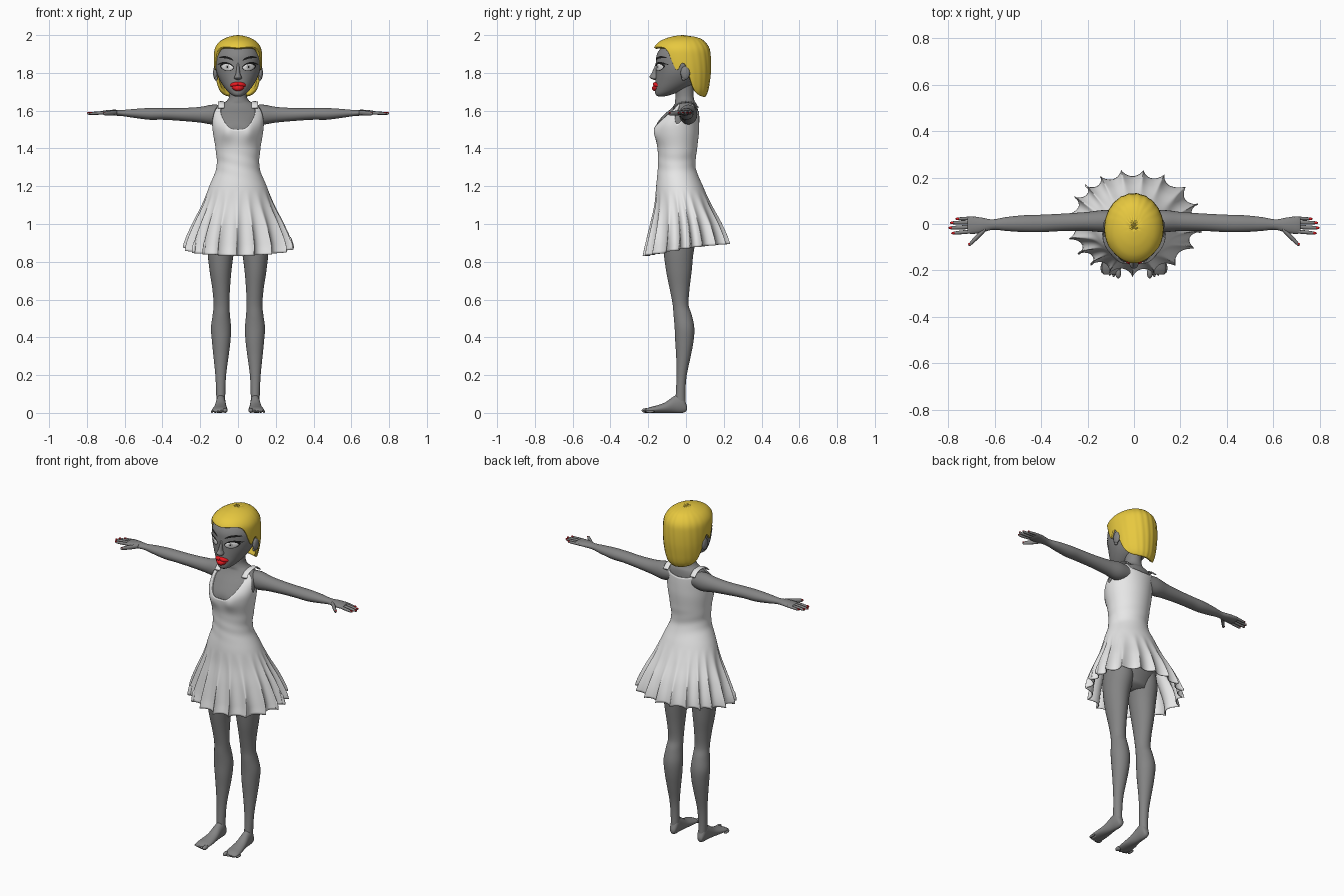
import bpy
import bmesh
from math import sin, cos, pi, sqrt, exp, radians, degrees, atan2

cube = bpy.data.objects.get("Cube")
if cube:
    bpy.data.objects.remove(cube, do_unlink=True)


def material(name, *rgb):
    mat = bpy.data.materials.new(name)
    mat.use_nodes = True
    mat.diffuse_color = (*rgb, 1)
    mat.node_tree.nodes["Principled BSDF"].inputs["Base Color"].default_value = (*rgb, 1)
    return mat


SKIN = material("grey skin", .23, .23, .23)
CLOTH = material("white cloth", .8, .8, .8)
HAIR = material("yellow hair", .8, .58, .05)
RED = material("red lips and nails", .8, .01, .015)
BLACK = material("black lashes", .01, .01, .01)
WHITE = material("white eyes", .9, .9, .9)
IRIS = material("pale iris", .5, .5, .5)


def make(name, mat, verts, faces, recalc=False, solid=0):
    mesh = bpy.data.meshes.new(name)
    mesh.from_pydata(verts, [], faces)
    if recalc:
        bm = bmesh.new()
        bm.from_mesh(mesh)
        bmesh.ops.recalc_face_normals(bm, faces=bm.faces)
        bm.to_mesh(mesh)
        bm.free()
    for poly in mesh.polygons:
        poly.use_smooth = True
    mesh.materials.append(mat)
    obj = bpy.data.objects.new(name, mesh)
    bpy.context.collection.objects.link(obj)
    if solid:
        mod = obj.modifiers.new("thickness", "SOLIDIFY")
        mod.thickness = solid
        mod.offset = -1
    return obj


def sample(keys, t):
    """Smooth curve through rows of (t, values...)."""
    t = min(max(t, keys[0][0]), keys[-1][0])
    i = max(j for j in range(len(keys) - 1) if keys[j][0] <= t)
    a, b = keys[i], keys[i + 1]
    before, after = keys[max(i - 1, 0)], keys[min(i + 2, len(keys) - 1)]
    h = b[0] - a[0]
    u = (t - a[0]) / h
    out = []
    for c in range(1, len(a)):
        m0 = (b[c] - before[c]) / (b[0] - before[0]) * h
        m1 = (after[c] - a[c]) / (after[0] - a[0]) * h
        d = b[c] - a[c]
        out.append(a[c] + u * (m0 + u * (3 * d - 2 * m0 - m1 + u * (m0 + m1 - 2 * d))))
    return out


def grid_faces(rows, n):
    return [(r * n + i, r * n + (i + 1) % n, (r + 1) * n + (i + 1) % n, (r + 1) * n + i)
            for r in range(rows - 1) for i in range(n)]


def loft(name, mat, keys, axis="z", side=1, n=24, sub=5, warp=None):
    """Closed tube; each key is (position, low a, high a, low b, high b)."""
    keys = sorted(keys)
    stops = [p[0] + (q[0] - p[0]) * k / sub for p, q in zip(keys, keys[1:]) for k in range(sub)]
    stops.append(keys[-1][0])
    verts = []
    for t in stops:
        a0, a1, b0, b1 = sample(keys, t)
        for i in range(n):
            w = 2 * pi * i / n
            a = (a0 + a1) / 2 + (a1 - a0) / 2 * cos(w)
            b = (b0 + b1) / 2 + (b1 - b0) / 2 * sin(w)
            x, y, z = {"z": (a, b, t), "x": (t, a, b), "y": (a, t, b)}[axis]
            if warp:
                y += warp(x, z, w)
            verts.append((side * x, y, z))
    last = len(verts) - n
    faces = grid_faces(len(stops), n) + [tuple(range(n)), tuple(range(last, last + n))]
    return make(name, mat, verts, faces, recalc=True)


def sym(rows):
    return [(z, -r, r, y0, y1) for z, r, y0, y1 in rows]


def drape(name, mat, keys, low, high, n, rows, solid, shape):
    """Open shell between two rims whose heights vary with the angle from the front."""
    verts = []
    for r in range(rows):
        for i in range(n):
            w = 2 * pi * i / n
            from_front = degrees(abs(atan2(cos(w), -sin(w))))
            z0, z1 = sample(low, from_front)[0], sample(high, from_front)[0]
            z = z0 + (z1 - z0) * r / (rows - 1)
            x0, x1, y0, y1 = sample(keys, z)
            scale, turn, push = shape((x1 - x0) / 2 * cos(w), z, w)
            verts.append(((x1 - x0) / 2 * scale * cos(w + turn),
                          (y0 + y1) / 2 + (y1 - y0) / 2 * scale * sin(w + turn) + push, z))
    return make(name, mat, verts, grid_faces(rows, n), solid=solid)


def blob(name, mat, centre, size, side=1):
    x, y, z = centre
    a, b, h = size
    keys = [(z - h * cos(pi * k / 10), *(v for c, r in ((x, a), (y, b))
             for v in (c - r * sin(pi * k / 10), c + r * sin(pi * k / 10)))) for k in range(11)]
    return loft(name, mat, keys, side=side, n=16, sub=1)


# Torso and neck
def bust(x, z, w):
    return -.014 * max(0, -sin(w)) * exp(-((abs(x) - .062) / .035) ** 2 - ((z - 1.485) / .045) ** 2)


TORSO = sym([(.9, .12, -.1, .04), (1, .155, -.13, .075), (1.1, .158, -.14, .085),
             (1.2, .142, -.145, .075), (1.3, .108, -.143, .045), (1.4, .113, -.145, .053),
             (1.48, .126, -.16, .062), (1.53, .131, -.155, .064), (1.58, .13, -.115, .064),
             (1.61, .122, -.08, .062), (1.635, .095, -.06, .056), (1.65, .062, -.058, .046),
             (1.68, .045, -.055, .04), (1.76, .045, -.06, .04)])
loft("torso", SKIN, TORSO, n=48, warp=bust)


# Dress with a scooped neck, armholes and a fluted skirt
def flutes(x, z, w):
    k = min(max((1.18 - z) / .3, 0), 1)
    phase = 19 * w + sin(3 * w) + .6 * sin(5 * w)
    crease = .004 * sin(z * 95 + 3 * x * 9) * exp(-((z - 1.32) / .06) ** 2)
    return 1 + k * .075 * sin(phase) + crease * 2, k * .05 * cos(phase), bust(x, z, w)


SKIRT = sym([(.82, .278, -.215, .225), (.9, .27, -.2, .22), (1, .235, -.182, .185),
             (1.1, .19, -.165, .135), (1.2, .152, -.158, .09)])
GROW = .006
BODICE = [(z, a - GROW, b + GROW, c - GROW, d + GROW) for z, a, b, c, d in TORSO if z > 1.25]
HEM = [(0, .83), (50, .845), (90, .872), (130, .888), (180, .895)]
NECKLINE = [(0, 1.5), (15, 1.505), (28, 1.53), (40, 1.575), (50, 1.632), (60, 1.632), (74, 1.57),
            (90, 1.53), (106, 1.57), (120, 1.632), (132, 1.63), (150, 1.605), (180, 1.595)]
drape("dress", CLOTH, SKIRT + BODICE, HEM, NECKLINE, 240, 64, .004, flutes)

# Head
HEAD = sym([(1.674, .012, -.145, -.12), (1.684, .034, -.16, -.08), (1.71, .062, -.164, -.01),
            (1.75, .09, -.162, .05), (1.8, .112, -.16, .08), (1.85, .119, -.16, .09),
            (1.9, .115, -.153, .09), (1.95, .085, -.115, .07), (1.975, .03, -.06, .02)])
loft("head", SKIN, HEAD, n=48)
loft("nose", SKIN, sym([(1.762, .006, -.168, -.15), (1.77, .019, -.186, -.15),
                        (1.779, .019, -.193, -.14), (1.795, .012, -.184, -.14),
                        (1.83, .008, -.168, -.14), (1.87, .005, -.155, -.14)]))


# Hair: a bob cap cut away around the face and ears
def strands(x, z, w):
    back = max(0, sin(w))
    return 1 + .008 * back * sin(22 * w + 14 * z), 0, 0


CAP = sym([(1.67, .088, -.13, .1), (1.7, .106, -.14, .115), (1.75, .118, -.15, .125),
           (1.82, .126, -.16, .132), (1.9, .127, -.17, .13), (1.935, .12, -.168, .122),
           (1.965, .098, -.142, .1), (1.985, .066, -.1, .07), (1.996, .03, -.055, .02),
           (2, .002, -.02, -.015)])
FRINGE = [(0, 1.932), (45, 1.935), (60, 1.912), (70, 1.84), (75, 1.815), (81, 1.825), (86, 1.848),
          (94, 1.845), (100, 1.8), (110, 1.73), (125, 1.69), (150, 1.675), (180, 1.672)]
drape("hair", HAIR, CAP, FRINGE, [(0, 2), (180, 2)], 128, 40, .016, strands)


# Facial details laid on the face
def patch(name, mat, x, z, w, h, lift, tilt=0, bend=0, swell=0, pinch=1):
    n, rings = 28, 7
    verts = []
    for r in range(rings):
        f = 1 - r / (rings - .9)
        for i in range(n):
            a = 2 * pi * i / n
            u, v = f * cos(a), f * sin(a)
            px = x + w * u
            pz = z + h * v * abs(sin(a)) ** (pinch - 1) + tilt * u + bend * u * u
            x0, x1, y0, y1 = sample(HEAD, pz)
            round_off = sqrt(max(0, 1 - (px / x1) ** 2))
            py = (y0 + y1) / 2 - (y1 - y0) / 2 * round_off
            verts.append((px, py - lift - swell * sqrt(1 - f * f), pz))
    faces = grid_faces(rings, n) + [tuple(range(n * (rings - 1), n * rings))]
    return make(name, mat, verts, faces)


for s, side in ((1, "left"), (-1, "right")):
    patch(side + "_eye_rim", BLACK, s * .058, 1.832, .038, .022, .001, s * .004, pinch=1.3)
    patch(side + "_eye_white", WHITE, s * .057, 1.83, .032, .017, .002, s * .003, swell=.003, pinch=1.3)
    patch(side + "_iris", IRIS, s * .056, 1.831, .011, .013, .0055)
    patch(side + "_pupil", BLACK, s * .056, 1.831, .004, .005, .007)
    patch(side + "_lash", BLACK, s * .068, 1.853, .04, .005, .004, s * .002, -.012)
    patch(side + "_brow", BLACK, s * .062, 1.882, .04, .006, .002, s * .007, -.01)
    patch(side + "_upper_lip", RED, s * .017, 1.739, .026, .012, .001, -s * .004, swell=.013)
    blob(side + "_ear", SKIN, (.12, -.004, 1.8), (.012, .025, .036), s)
    blob(side + "_ear_lobe", SKIN, (.116, -.012, 1.773), (.009, .012, .014), s)
patch("lower_lip", RED, 0, 1.719, .034, .016, .001, 0, .008, swell=.015)

# Limbs
ARM = [(.06, -.03, .055, 1.54, 1.625), (.13, -.035, .06, 1.527, 1.632), (.2, -.03, .052, 1.537, 1.62),
       (.3, -.03, .045, 1.546, 1.614), (.4, -.035, .04, 1.552, 1.614), (.47, -.035, .038, 1.552, 1.614),
       (.55, -.03, .03, 1.562, 1.609), (.61, -.025, .02, 1.571, 1.604), (.66, -.038, .028, 1.574, 1.605),
       (.7, -.043, .033, 1.576, 1.602), (.717, -.04, .03, 1.58, 1.599)]
LEG = [(.04, .068, .114, -.058, -.002), (.12, .067, .116, -.053, -.003), (.2, .063, .12, -.05, .004),
       (.3, .05, .13, -.052, .025), (.38, .04, .138, -.057, .04), (.45, .037, .143, -.06, .044),
       (.52, .043, .134, -.066, .03), (.57, .045, .129, -.07, .014), (.65, .043, .135, -.085, .018),
       (.75, .035, .15, -.105, .03), (.85, .022, .161, -.118, .04), (.95, .005, .162, -.125, .06),
       (1.05, .02, .14, -.11, .05)]
FOOT = [(-.217, .064, .132, .003, .018), (-.195, .057, .138, 0, .029), (-.16, .056, .135, 0, .038),
        (-.11, .06, .126, 0, .056), (-.06, .065, .118, 0, .09), (-.02, .067, .114, 0, .1),
        (0, .075, .106, .008, .05), (.005, .084, .097, .018, .035)]
# base x, base y, tip x, tip y, radius
FINGERS = {"little": (.69, .025, .767, .022, .0075), "ring": (.69, .008, .793, .005, .0085),
           "middle": (.69, -.012, .8, -.017, .009), "index": (.69, -.031, .787, -.04, .0085),
           "thumb": (.64, -.02, .713, -.092, .013)}
for s, side in ((1, "left"), (-1, "right")):
    loft(side + "_arm", SKIN, ARM, "x", s)
    loft(side + "_leg", SKIN, LEG, "z", s, n=32)
    loft(side + "_foot", SKIN, FOOT, "y", s)
    for finger, (x0, y0, x1, y1, r) in FINGERS.items():
        rows = []
        for f, k in ((0, .9), (.3, 1), (.6, .95), (.88, .75), (.97, .45), (1, .1)):
            x, y = x0 + (x1 - x0) * f, y0 + (y1 - y0) * f
            z = 1.59 - .006 * f
            rows.append((x, y - r * k, y + r * k, z - r * k, z + r * k))
        loft(f"{side}_{finger}_finger", SKIN, rows, "x", s, n=12, sub=3)
        dx, dy = (x1 - x0) * .08, (y1 - y0) * .08
        blob(f"{side}_{finger}_nail", RED, (x1 - dx, y1 - dy, 1.5885), (.009, .0055, .004), s)
    for toe in range(5):
        size = .0125 if toe == 0 else .0085 - .0004 * toe
        x = .068 + .0165 * toe + (.003 if toe else 0)
        blob(f"{side}_toe_{toe + 1}", SKIN, (x, -.212 + .0055 * toe, size), (size, .023, size), s)
    # Shoulder strap joining front and back
    strap = [(y, .072, .106, z - .008, z) for y, z in
             ((-.07, 1.618), (-.045, 1.64), (0, 1.65), (.04, 1.644), (.066, 1.622))]
    loft(side + "_strap", CLOTH, strap, "y", s, n=16)
